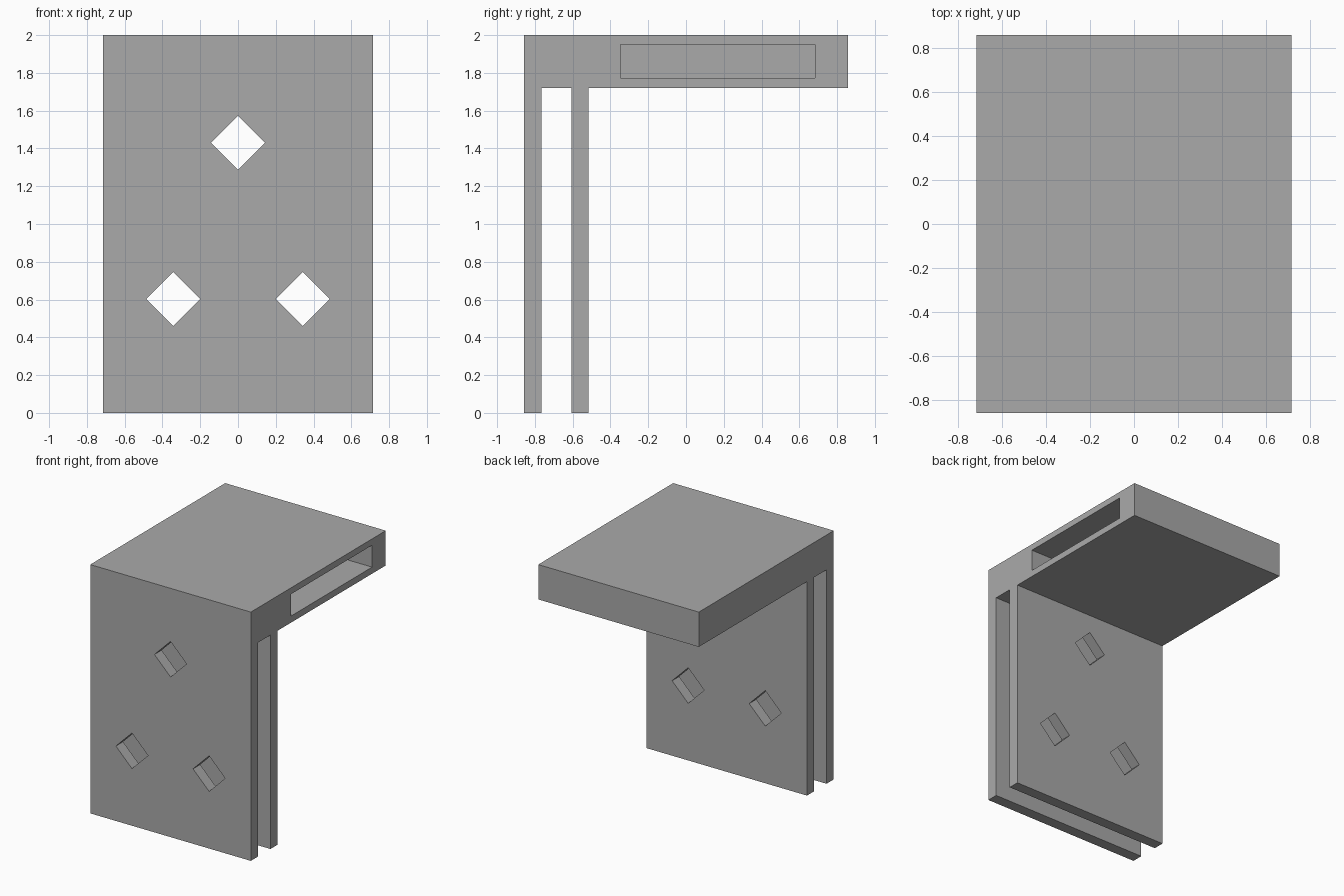
import bpy, bmesh
from math import radians
from mathutils import Matrix

cube = bpy.data.objects.get("Cube")
if cube:
    bpy.data.objects.remove(cube, do_unlink=True)

HALF_W = 0.714     # half width along x
HALF_D = 0.857     # half depth along y
PLATE_Z = 1.72     # underside of the top plate

grey = bpy.data.materials.new("plain grey")
grey.use_nodes = True
grey.diffuse_color = (0.4, 0.4, 0.4, 1)
grey.node_tree.nodes["Principled BSDF"].inputs["Base Color"].default_value = (0.4, 0.4, 0.4, 1)


def make_object(name, bm):
    bmesh.ops.recalc_face_normals(bm, faces=bm.faces)
    mesh = bpy.data.meshes.new(name)
    bm.to_mesh(mesh)
    bm.free()
    mesh.materials.append(grey)
    obj = bpy.data.objects.new(name, mesh)
    bpy.context.collection.objects.link(obj)
    return obj


def box(name, size, centre, turn=0):
    """Box, optionally turned about the y axis."""
    bm = bmesh.new()
    matrix = (Matrix.Translation(centre) @ Matrix.Rotation(radians(turn), 4, 'Y')
              @ Matrix.Diagonal((*size, 1)))
    bmesh.ops.create_cube(bm, size=1, matrix=matrix)
    return make_object(name, bm)


def cut(target, cutter):
    cutter.hide_render = True
    mod = target.modifiers.new("cut", 'BOOLEAN')
    mod.operation = 'DIFFERENCE'
    mod.solver = 'EXACT'
    mod.object = cutter
    bpy.context.view_layer.objects.active = target
    bpy.ops.object.modifier_apply(modifier=mod.name)
    bpy.data.objects.remove(cutter, do_unlink=True)


# Bracket: side profile of top plate and two parallel walls, extruded across x
profile = [(-HALF_D, 0), (-0.766, 0), (-0.766, PLATE_Z), (-0.607, PLATE_Z),
           (-0.607, 0), (-0.517, 0), (-0.517, PLATE_Z), (HALF_D, PLATE_Z),
           (HALF_D, 2), (-HALF_D, 2)]
bm = bmesh.new()
face = bm.faces.new([bm.verts.new((-HALF_W, y, z)) for y, z in profile])
extruded = bmesh.ops.extrude_face_region(bm, geom=[face])["geom"]
bmesh.ops.translate(bm, vec=(2 * HALF_W, 0, 0),
                    verts=[v for v in extruded if isinstance(v, bmesh.types.BMVert)])
bracket = make_object("bracket", bm)

# Diamond holes through both walls
for x, z in [(0, 1.43), (-0.343, 0.602), (0.343, 0.602)]:
    cut(bracket, box("hole_cutter", (0.202, 0.7, 0.202), (x, -0.687, z), 45))

# Blind pocket in the top plate, open on the left side
pocket_end = -0.54
cut(bracket, box("pocket_cutter", (1 - pocket_end, 1.031, 0.176),
                 ((1 + pocket_end) / 2, 0.168, 1.861)))
